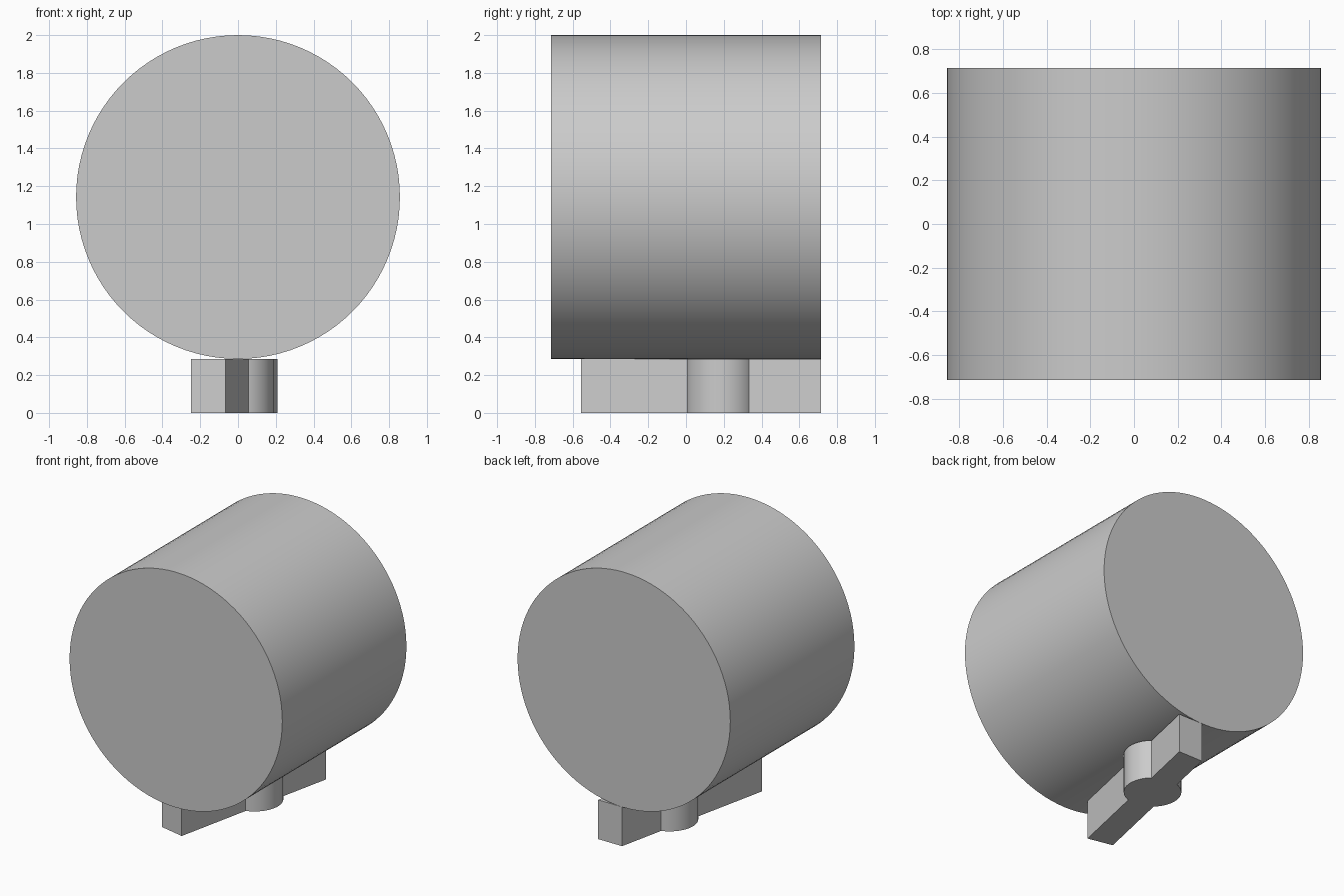
import bpy
import bmesh
from math import pi, radians
from mathutils import Matrix, Vector

if "Cube" in bpy.data.objects:
    bpy.data.objects.remove(bpy.data.objects["Cube"])

# One plain grey for every part
grey = bpy.data.materials.new("plain_grey")
grey.use_nodes = True
colour = (0.6, 0.6, 0.6, 1)
grey.diffuse_color = colour
grey.node_tree.nodes["Principled BSDF"].inputs["Base Color"].default_value = colour

UNIT = 2 / 7  # height of the foot


def add_part(name, bm):
    bmesh.ops.recalc_face_normals(bm, faces=bm.faces)
    mesh = bpy.data.meshes.new(name)
    bm.to_mesh(mesh)
    bm.free()
    obj = bpy.data.objects.new(name, mesh)
    bpy.context.collection.objects.link(obj)
    mesh.materials.append(grey)
    bpy.ops.object.select_all(action="DESELECT")
    obj.select_set(True)
    bpy.context.view_layer.objects.active = obj
    bpy.ops.object.shade_smooth_by_angle(angle=radians(30))
    return obj


def cylinder(name, radius, depth, matrix):
    bm = bmesh.new()
    bmesh.ops.create_cone(bm, cap_ends=True, segments=96, radius1=radius,
                          radius2=radius, depth=depth, matrix=matrix)
    return add_part(name, bm)


# Large drum lying along the y axis
cylinder("drum", 3 * UNIT, 5 * UNIT,
         Matrix.Translation((0, 0, 4 * UNIT)) @ Matrix.Rotation(pi / 2, 4, "X"))

# Short round post under the drum
cylinder("foot_post", 0.19, UNIT, Matrix.Translation((0, 0.19, UNIT / 2)))

# Slanted bar through the post, its back end trimmed flush with the drum
outline = [(-0.065, -0.555), (0.208, 0.714), (0.015, 0.714), (-0.25, -0.515)]
bm = bmesh.new()
base = bm.faces.new([bm.verts.new((x, y, 0)) for x, y in outline])
top = bmesh.ops.extrude_face_region(bm, geom=[base], use_keep_orig=True)["geom"]
bmesh.ops.translate(bm, vec=Vector((0, 0, UNIT)),
                    verts=[v for v in top if isinstance(v, bmesh.types.BMVert)])
add_part("foot_bar", bm)
